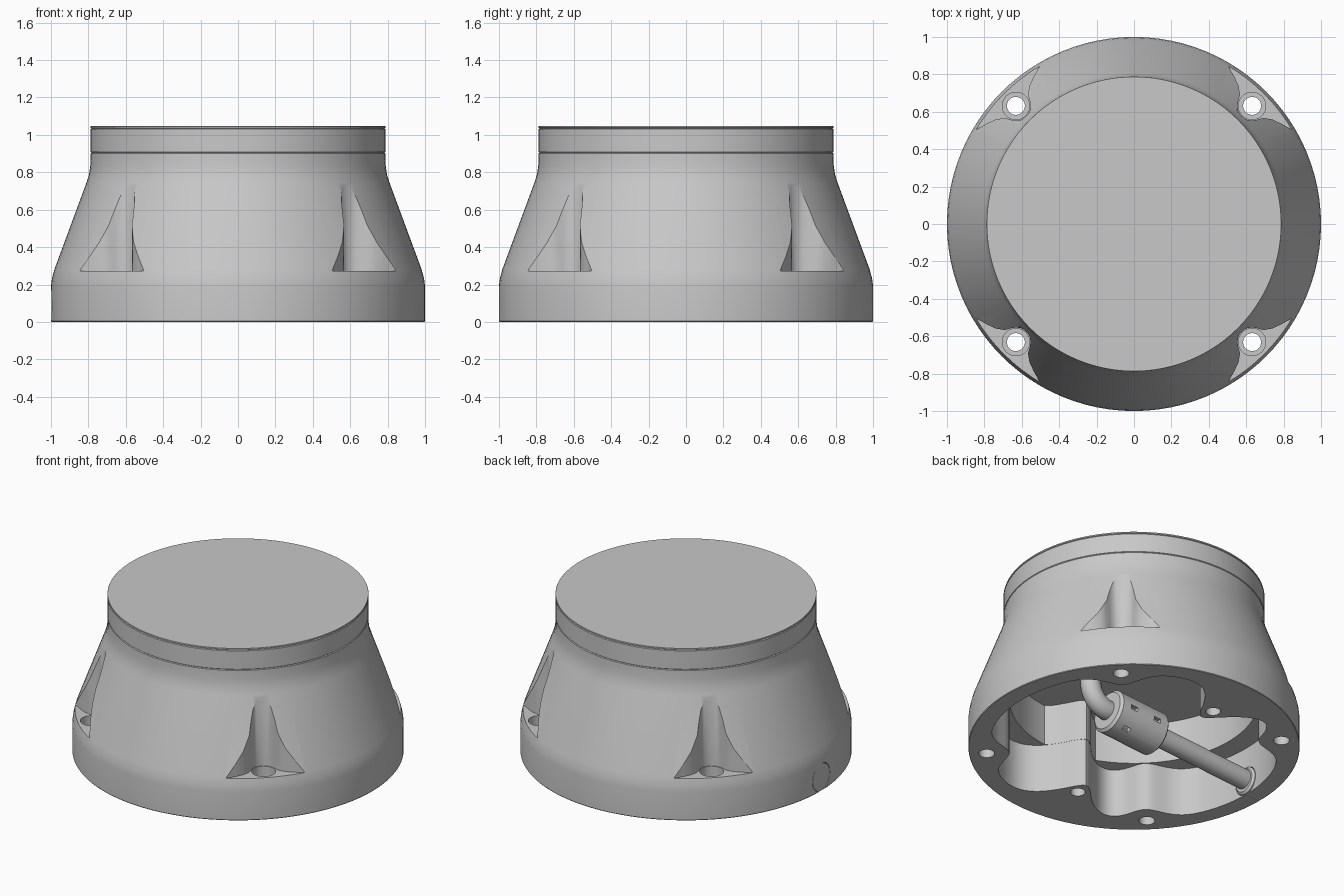
import bpy, bmesh, math
from mathutils import Vector, Matrix

if "Cube" in bpy.data.objects:
    bpy.data.objects.remove(bpy.data.objects["Cube"], do_unlink=True)

grey = bpy.data.materials.new("plain_grey")
grey.use_nodes = True
grey.diffuse_color = (0.58, 0.58, 0.58, 1)
grey.node_tree.nodes["Principled BSDF"].inputs["Base Color"].default_value = grey.diffuse_color


def make_object(name, bm):
    bmesh.ops.recalc_face_normals(bm, faces=bm.faces)
    mesh = bpy.data.meshes.new(name)
    bm.to_mesh(mesh)
    bm.free()
    obj = bpy.data.objects.new(name, mesh)
    bpy.context.collection.objects.link(obj)
    mesh.materials.append(grey)
    return obj


def lathe(name, profile, steps=96, axis_matrix=Matrix()):
    """Solid of revolution about z from (radius, height) points."""
    bm = bmesh.new()
    rings = [[bm.verts.new((r * math.cos(math.tau * i / steps),
                            r * math.sin(math.tau * i / steps), z))
              for i in range(steps)] for r, z in profile]
    for low, high in zip(rings, rings[1:]):
        for i in range(steps):
            j = (i + 1) % steps
            bm.faces.new((low[i], low[j], high[j], high[i]))
    bm.faces.new(rings[0])
    bm.faces.new(rings[-1])
    bm.transform(axis_matrix)
    return make_object(name, bm)


def prism(name, outline, z0, z1):
    bm = bmesh.new()
    face = bm.faces.new([bm.verts.new((x, y, z0)) for x, y in outline])
    out = bmesh.ops.extrude_face_region(bm, geom=[face])
    top = [v for v in out["geom"] if isinstance(v, bmesh.types.BMVert)]
    bmesh.ops.translate(bm, verts=top, vec=(0, 0, z1 - z0))
    return make_object(name, bm)


def cylinder(name, x, y, z0, z1, r, steps=32):
    return lathe(name, [(r, z0), (r, z1)], steps, Matrix.Translation((x, y, 0)))


def along_x(x, z, tilt=0):
    return Matrix.Translation((x, 0, z)) @ Matrix.Rotation(math.pi / 2 - tilt, 4, "Y")


def carve(obj, cutters):
    bpy.context.view_layer.objects.active = obj
    for cutter in cutters:
        cutter.hide_render = True
        mod = obj.modifiers.new("cut", "BOOLEAN")
        mod.operation = "DIFFERENCE"
        mod.solver = "EXACT"
        mod.object = cutter
        bpy.ops.object.modifier_apply(modifier=mod.name)
        bpy.data.objects.remove(cutter, do_unlink=True)


# Outer shell: straight foot, rounded shoulder, cone and neck
body = lathe("base_housing", [
    (0.997, 0), (1, 0.004), (1, 0.19), (0.995, 0.23), (0.982, 0.28),
    (0.81, 0.745), (0.796, 0.79), (0.789, 0.84), (0.788, 0.901), (0.783, 0.905)])

# Wavy cavity: wall swells inward around mounting holes and inner posts
mounts = [math.radians(45 + 90 * i) for i in range(4)]
posts = [(-0.09, 0.635), (-0.09, -0.635)]
swells = [(a, 0.13, 0.18) for a in mounts]
swells += [(math.atan2(y, x), 0.34, 0.24) for x, y in posts]


def cavity(limit, inset):
    points = []
    for i in range(180):
        a = math.tau * i / 180
        r = 0.885
        for centre, depth, width in swells:
            d = (a - centre + math.pi) % math.tau - math.pi
            r -= depth * math.exp(-(d / width) ** 2)
        r = min(r - inset, limit)
        points.append((r * math.cos(a), r * math.sin(a)))
    return points


cutters = [prism("lower_cavity_cutter", cavity(1, 0), -0.1, 0.32),
           prism("upper_cavity_cutter", cavity(0.75, 0.002), 0.2, 0.59)]

# Screw pockets with flared walls, counterbored through holes
half = [(0.815, 0.012), (0.822, 0.034), (0.838, 0.056), (0.862, 0.073), (0.89, 0.088),
        (0.918, 0.128), (0.937, 0.18), (0.952, 0.236), (1.04, 0.4)]
outline = half + [(u, -v) for u, v in reversed(half)]
for a in mounts:
    c, s = math.cos(a), math.sin(a)
    pocket = [(u * c - v * s, u * s + v * c) for u, v in outline]
    x, y = 0.893 * c, 0.893 * s
    cutters.append(prism("pocket_cutter", pocket, 0.272, 0.85))
    cutters.append(cylinder("counterbore_cutter", x, y, 0.2, 0.3, 0.073))
    cutters.append(cylinder("hole_cutter", x, y, -0.1, 0.25, 0.048))
for x, y in posts:
    cutters.append(cylinder("post_hole_cutter", x, y, -0.1, 0.25, 0.045))

# Cable exit through the foot
exit_z = 0.09
cutters.append(lathe("exit_cutter", [(0.092, -0.2), (0.092, 0.2)], 48, along_x(-0.95, exit_z)))
carve(body, cutters)

# Collar and cap stacked on the neck
collar = lathe("collar", [(0.783, 0.905), (0.788, 0.909), (0.788, 1.031), (0.783, 1.035)])
cap = lathe("top_cap", [(0.783, 1.035), (0.788, 1.038), (0.788, 1.046), (0.787, 1.047)])

# Plug, ferrite sleeve and cable, rising gently inward from the exit
plug = lathe("cable_plug", [(0.089, -0.068), (0.089, 0.05), (0.075, 0.062)], 48,
             along_x(-0.928, exit_z))
slope = 0.075
tilt = math.atan(slope)
sleeve_z = 0.163
sleeve_frame = (Matrix.Translation((0.02, 0, sleeve_z)) @ Matrix.Rotation(-tilt, 4, "Y"))
sleeve = lathe("ferrite_sleeve", [(0.12, -0.19), (0.138, -0.175), (0.138, 0.175), (0.12, 0.19)],
               32, along_x(0.02, sleeve_z, tilt))
slots = []
for i in range(6):
    for x in (-0.09, 0.09):
        bm = bmesh.new()
        bmesh.ops.create_cube(bm, size=1)
        bm.transform(sleeve_frame @ Matrix.Translation((x, 0, 0))
                     @ Matrix.Rotation(math.tau * (i + 0.5) / 6, 4, "X")
                     @ Matrix.Translation((0, 0, 0.135)) @ Matrix.Diagonal((0.05, 0.03, 0.05, 1)))
        slots.append(make_object("slot_cutter", bm))
carve(sleeve, slots)

# Cable swept along a path that bends up to the ceiling
bend_z = sleeve_z + 0.18 * slope
path = [Vector((-0.99, 0, sleeve_z - 1.01 * slope)), Vector((0.2, 0, bend_z))]
for i in range(1, 11):
    a = math.pi / 2 * i / 10
    path.append(Vector((0.2 + 0.14 * math.sin(a), 0, bend_z + 0.14 * (1 - math.cos(a)))))
path.append(Vector((0.34, 0, 0.6)))
bm = bmesh.new()
rings = []
for i, p in enumerate(path):
    t = (path[min(i + 1, len(path) - 1)] - path[max(i - 1, 0)]).normalized()
    side = Vector((0, 1, 0))
    up = t.cross(side)
    rings.append([bm.verts.new(p + 0.063 * (side * math.cos(math.tau * k / 24)
                                            + up * math.sin(math.tau * k / 24))) for k in range(24)])
for low, high in zip(rings, rings[1:]):
    for k in range(24):
        bm.faces.new((low[k], low[k - 1], high[k - 1], high[k]))
bm.faces.new(rings[0])
bm.faces.new(rings[-1])
cable = make_object("cable", bm)

# Smooth shading with crisp edges
bpy.ops.object.select_all(action="DESELECT")
for obj in (body, collar, cap, plug, sleeve, cable):
    obj.select_set(True)
bpy.context.view_layer.objects.active = body
bpy.ops.object.shade_smooth_by_angle(angle=math.radians(30))
